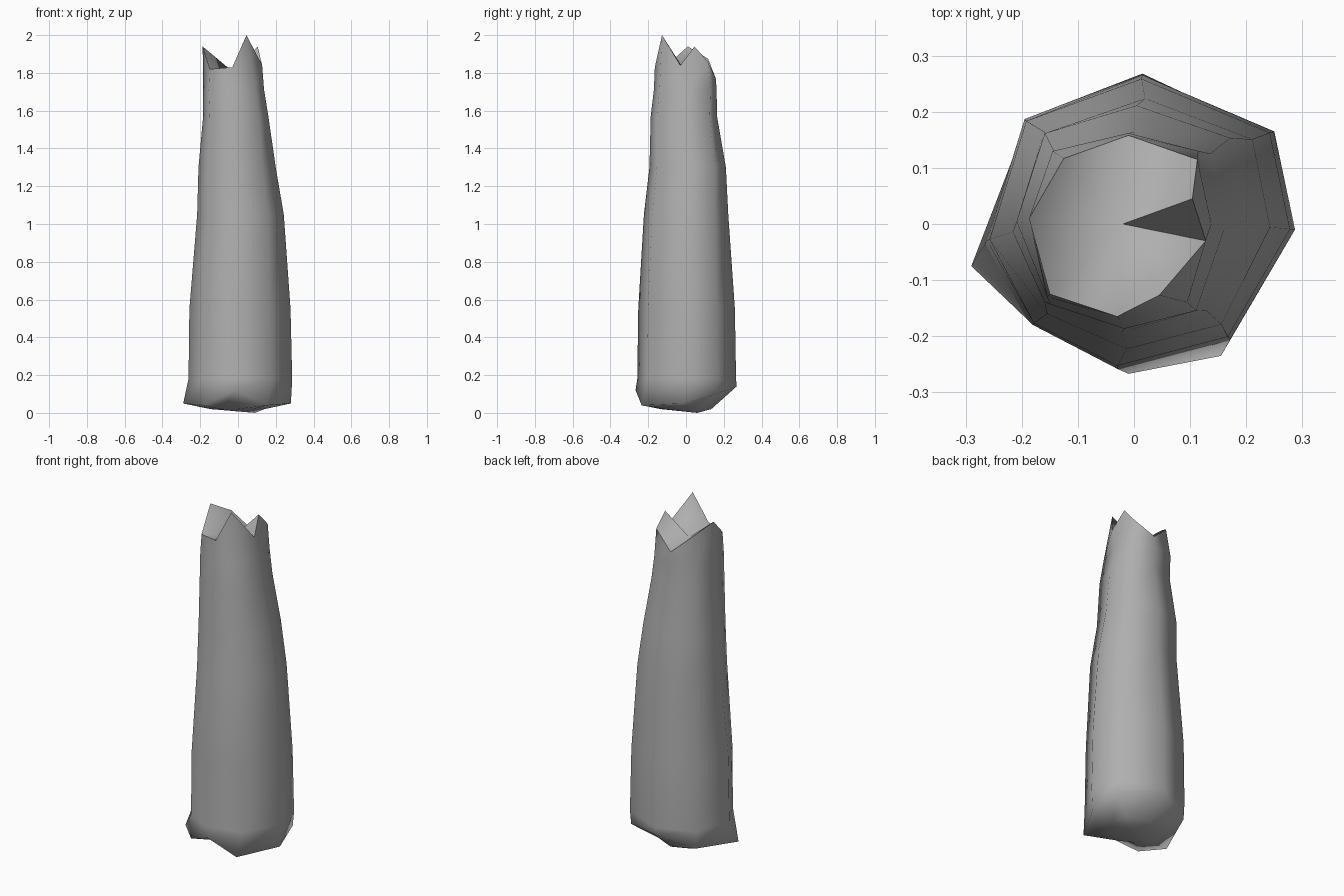
import bpy, bmesh, math

if "Cube" in bpy.data.objects:
    bpy.data.objects.remove(bpy.data.objects["Cube"])

# eight-sided cross-sections, counter-clockwise from the right
BASE = [(.287, -.01), (.25, .165), (.015, .265), (-.195, .187),
        (-.262, -.03), (-.18, -.18), (-.03, -.258), (.172, -.205)]
TOP = [(.138, 0), (.115, .13), (-.01, .162), (-.145, .13),
       (-.185, .01), (-.155, -.13), (-.025, -.17), (.095, -.14)]
# flared foot
FOOT = [(.28, -.01, .05), (.245, .16, .1), (.015, .268, .14), (-.19, .185, .08),
        (-.29, -.075, .05), (-.18, -.18, .04), (-.01, -.267, .12), (.155, -.235, .04)]
# trunk levels: height, blend from base to top, x shift, y shift
LEVELS = [(.18, 0, 0, 0), (.55, .06, 0, 0), (1.05, .4, .015, 0),
          (1.3, .62, .005, .01), (1.57, .9, .008, -.008), (1.71, 1, 0, 0)]
# splintered rim: first entry is the notch, last one an extra splinter beside it
RIM = [(.128, -.03, 1.84), (.113, .115, 1.86), (-.01, .158, 1.77), (-.125, .117, 1.875),
       (-.187, .01, 1.94), (-.15, -.125, 1.82), (-.03, -.165, 1.83), (.045, -.127, 2.0),
       (.104, .045, 1.94)]

bm = bmesh.new()


def ring(points):
    return [bm.verts.new(p) for p in points]


def bridge(a, b):
    n = len(a)
    for i in range(n):
        j = (i + 1) % n
        bm.faces.new((a[i], a[j], b[j], b[i]))


def fan(loop, centre):
    c = bm.verts.new(centre)
    for i in range(len(loop)):
        bm.faces.new((loop[i], loop[(i + 1) % len(loop)], c))


# foot and rounded underside
foot = ring(FOOT)
under = ring([(x * .5, y * .5, .02) for x, y, z in FOOT])
bridge(under, foot)
fan(under[::-1], (.09, .06, 0))

# tapering trunk
prev = foot
for z, t, dx, dy in LEVELS:
    cur = ring([(b[0] + (a[0] - b[0]) * t + dx, b[1] + (a[1] - b[1]) * t + dy, z)
                for a, b in zip(TOP, BASE)])
    bridge(prev, cur)
    prev = cur

# splintered outer rim
rim = ring(RIM)
for i in range(8):
    j = (i + 1) % 8
    start = rim[8] if i == 0 else rim[i]
    bm.faces.new((prev[i], prev[j], rim[j], start))
bm.faces.new((prev[0], rim[8], rim[0]))

# broken core, sloping from the splinters to the middle
fan([rim[0], rim[8]] + rim[1:8], (-.02, 0, 1.8))

bmesh.ops.recalc_face_normals(bm, faces=bm.faces)
mesh = bpy.data.meshes.new("broken_trunk")
bm.to_mesh(mesh)
bm.free()
trunk = bpy.data.objects.new("broken_trunk", mesh)
bpy.context.collection.objects.link(trunk)

# darker grey
mat = bpy.data.materials.new("dark_grey")
mat.diffuse_color = (.43, .43, .43, 1)
mat.use_nodes = True
mat.node_tree.nodes["Principled BSDF"].inputs["Base Color"].default_value = mat.diffuse_color
mesh.materials.append(mat)

bpy.context.view_layer.objects.active = trunk
trunk.select_set(True)
bpy.ops.object.shade_smooth_by_angle(angle=math.radians(80))
